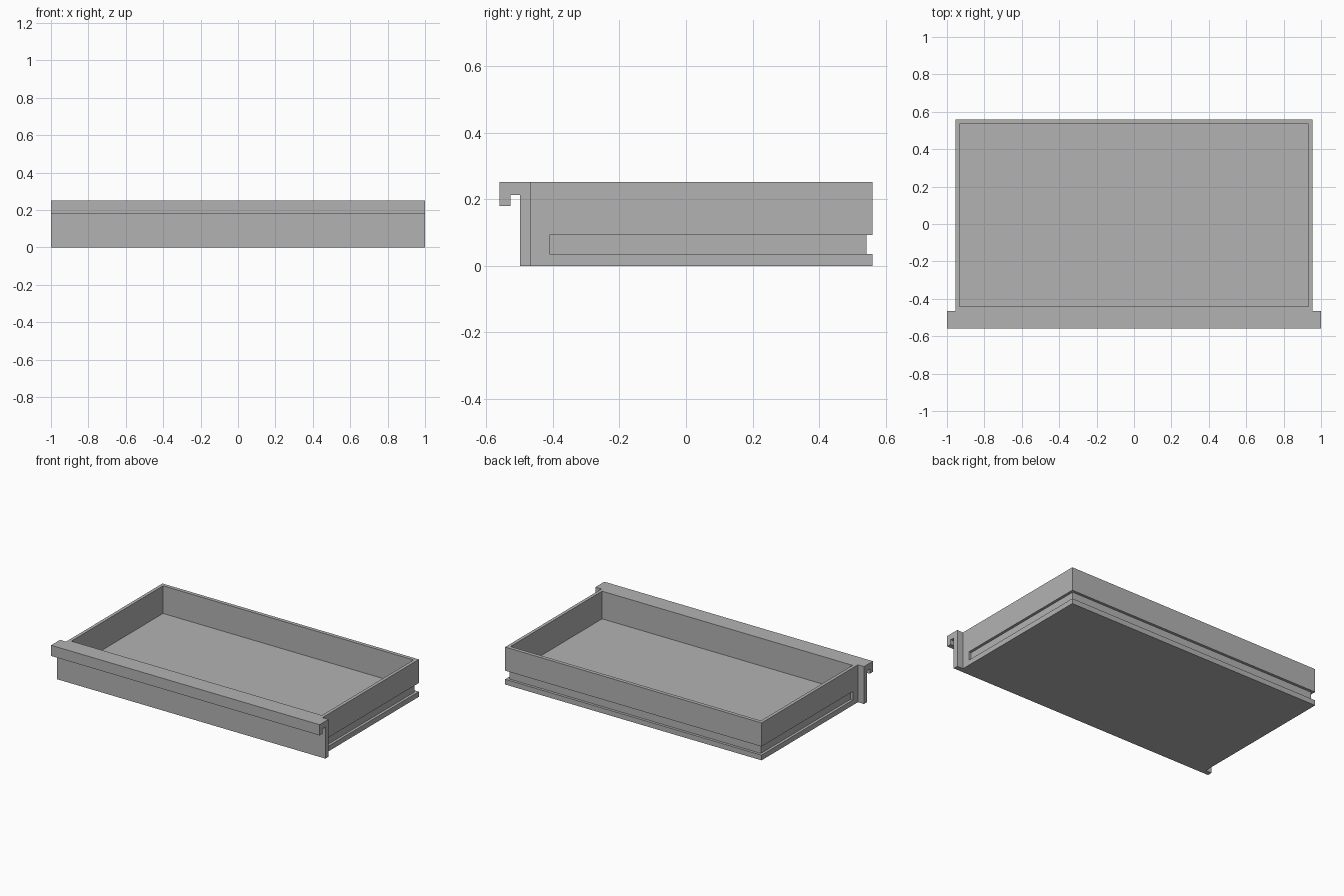
import bpy
import bmesh
from mathutils import Vector

if "Cube" in bpy.data.objects:
    bpy.data.objects.remove(bpy.data.objects["Cube"], do_unlink=True)

# Material
grey = bpy.data.materials.new("light_grey")
grey.use_nodes = True
colour = (0.45, 0.45, 0.45, 1.0)
grey.diffuse_color = colour
grey.node_tree.nodes["Principled BSDF"].inputs["Base Color"].default_value = colour


def prism(name, outline, push):
    """Extrude a closed 3D outline along a vector into a solid."""
    bm = bmesh.new()
    face = bm.faces.new([bm.verts.new(p) for p in outline])
    result = bmesh.ops.extrude_face_region(bm, geom=[face], use_keep_orig=True)
    moved = [g for g in result["geom"] if isinstance(g, bmesh.types.BMVert)]
    bmesh.ops.translate(bm, verts=moved, vec=Vector(push))
    bmesh.ops.recalc_face_normals(bm, faces=bm.faces)
    mesh = bpy.data.meshes.new(name)
    bm.to_mesh(mesh)
    bm.free()
    mesh.materials.append(grey)
    obj = bpy.data.objects.new(name, mesh)
    bpy.context.collection.objects.link(obj)
    return obj


def block(name, half_width, y0, y1, z0, z1):
    w = half_width
    outline = [(-w, y0, z0), (w, y0, z0), (w, y1, z0), (-w, y1, z0)]
    return prism(name, outline, (0, 0, z1 - z0))


def carve(target, cutter):
    mod = target.modifiers.new(cutter.name, "BOOLEAN")
    mod.operation = "DIFFERENCE"
    mod.solver = "EXACT"
    mod.object = cutter
    cutter.hide_render = True
    bpy.context.view_layer.objects.active = target
    bpy.ops.object.modifier_apply(modifier=mod.name)
    bpy.data.objects.remove(cutter, do_unlink=True)


width, front, back, top = 0.955, -0.465, 0.56, 0.252

# Open tray
tray = block("drawer_tray", width, front, back, 0, top)
carve(tray, block("cavity", 0.933, -0.44, 0.535, 0.066, 0.4))

# Runner groove wrapping both sides and the back
inner, groove_back, groove_front, out = width - 0.018, 0.542, -0.41, 0.1
low, high = 0.035, 0.093
half = [(inner, groove_back), (inner, groove_front),
        (width + out, groove_front), (width + out, back + out)]
loop = half + [(-x, y) for x, y in reversed(half)]
carve(tray, prism("groove", [(x, y, low) for x, y in loop], (0, 0, high - low)))

# Front panel with a hooked pull along its top edge
profile = [(front, 0), (front, top), (-0.56, top), (-0.56, 0.18),
           (-0.527, 0.18), (-0.527, 0.212), (-0.498, 0.212), (-0.498, 0)]
prism("front_panel_with_pull", [(-1, y, z) for y, z in profile], (2, 0, 0))
